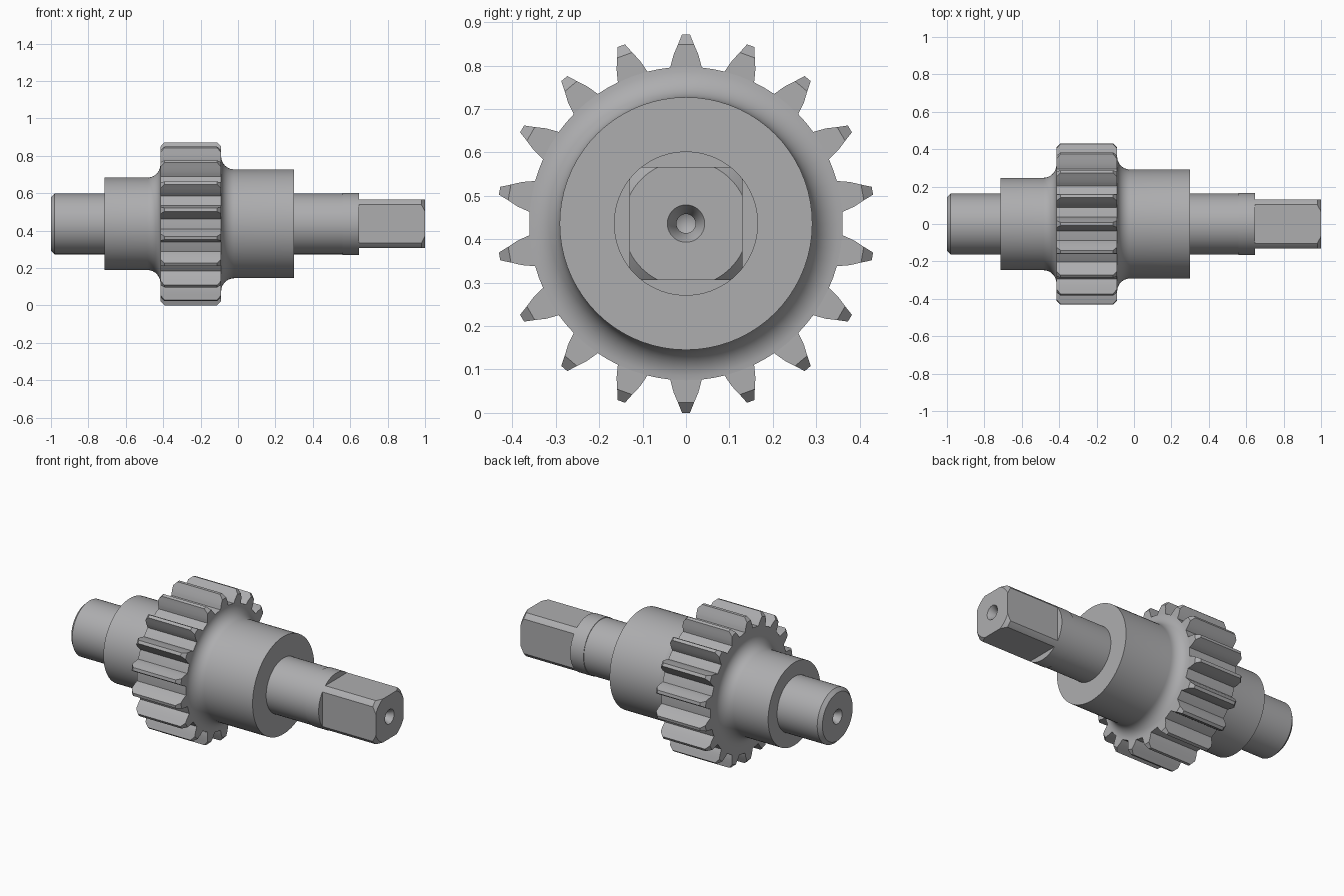
import bpy, bmesh, math

if "Cube" in bpy.data.objects:
    bpy.data.objects.remove(bpy.data.objects["Cube"])

CZ = 0.436      # height of the shaft axis
SEG = 72

steel = bpy.data.materials.new("steel grey")
steel.diffuse_color = (0.42, 0.42, 0.43, 1)
steel.use_nodes = True
steel.node_tree.nodes["Principled BSDF"].inputs["Base Color"].default_value = steel.diffuse_color


def finish(name, bm):
    bmesh.ops.remove_doubles(bm, verts=bm.verts, dist=1e-5)
    bmesh.ops.recalc_face_normals(bm, faces=bm.faces)
    me = bpy.data.meshes.new(name)
    bm.to_mesh(me)
    bm.free()
    me.materials.append(steel)
    ob = bpy.data.objects.new(name, me)
    ob.location.z = CZ
    bpy.context.collection.objects.link(ob)
    bpy.ops.object.select_all(action='DESELECT')
    ob.select_set(True)
    bpy.context.view_layer.objects.active = ob
    bpy.ops.object.shade_smooth_by_angle(angle=math.radians(30))
    return ob


def skin(bm, rings):
    """Join equal-length closed rings of points with quads."""
    vs = [[bm.verts.new(p) for p in r] for r in rings]
    n = len(vs[0])
    for a, b in zip(vs, vs[1:]):
        for i in range(n):
            j = (i + 1) % n
            bm.faces.new((a[i], a[j], b[j], b[i]))
    return vs


def lathe(profile):
    """Spin (x, radius) points about the x axis."""
    bm = bmesh.new()
    ang = [2 * math.pi * i / SEG for i in range(SEG)]
    skin(bm, [[(x, r * math.cos(a), r * math.sin(a)) for a in ang] for x, r in profile])
    bmesh.ops.remove_doubles(bm, verts=bm.verts, dist=1e-5)
    return bm


def fillet(cx, cr, rad, a0, a1, n=10):
    out = []
    for i in range(n + 1):
        a = math.radians(a0 + (a1 - a0) * i / n)
        out.append((cx + rad * math.cos(a), cr + rad * math.sin(a)))
    return out


# centre-drill hole: (depth, radius) from the bottom out to the end face
hole = [(0.085, 0), (0.072, 0.022), (0.037, 0.022), (0, 0.043)]

# stepped shaft with filleted collars
profile = [(-1 + d, r) for d, r in hole]
profile += [(-1, 0.143), (-0.98, 0.163), (-0.715, 0.163), (-0.715, 0.247)]
profile += fillet(-0.485, 0.317, 0.07, -90, 0)
profile += [(-0.3, 0.317), (-0.1, 0.355)]
profile += fillet(-0.02, 0.361, 0.07, 180, 270)
profile += [(0.3, 0.291), (0.3, 0.163), (0.56, 0.163), (0.56, 0.166), (0.648, 0.166), (0.648, 0)]
finish("stepped_shaft", lathe(profile))

# square drive end: round bar with four flats cut on it
bm = lathe([(0.63, 0), (0.63, 0.166), (0.98, 0.166), (1, 0.145)]
           + [(1 - d, r) for d, r in reversed(hole)])
for no in ((0, 1, 0), (0, -1, 0), (0, 0, 1), (0, 0, -1)):
    bmesh.ops.bisect_plane(bm, geom=bm.verts[:] + bm.edges[:] + bm.faces[:],
                           plane_co=[0.13 * c for c in no], plane_no=no, clear_outer=True)
    bmesh.ops.edgeloop_fill(bm, edges=[e for e in bm.edges if e.is_boundary])
finish("square_drive_end", bm)

# gear: 18 teeth, tips chamfered at both ends
TEETH = 18
FLANK = [(0.361, 5.75), (0.375, 5.0), (0.39, 4.2), (0.413, 2.55), (0.436, 1.2)]


def gear_ring(x, clipped):
    flank = FLANK[:-1] + [FLANK[-2] if clipped else FLANK[-1]]
    tooth = [(r, -a) for r, a in flank] + [(r, a) for r, a in reversed(flank)] + [(0.361, 10)]
    pts = []
    for t in range(TEETH):
        for r, a in tooth:
            w = math.radians(a + t * 360 / TEETH)
            pts.append((x, r * math.sin(w), r * math.cos(w)))
    return pts


bm = bmesh.new()
rings = skin(bm, [gear_ring(-0.415, True), gear_ring(-0.393, False),
                  gear_ring(-0.112, False), gear_ring(-0.09, True)])
bmesh.ops.remove_doubles(bm, verts=bm.verts, dist=1e-5)
bmesh.ops.triangulate(bm, faces=[f for f in bm.faces if len(f.verts) > 4])
# end faces as rings running in to the shaft
for x in (-0.415, -0.09):
    edge = [e for e in bm.edges if e.is_boundary and all(abs(v.co.x - x) < 1e-4 for v in e.verts)]
    bmesh.ops.edgeloop_fill(bm, edges=edge)
finish("gear_teeth", bm)
